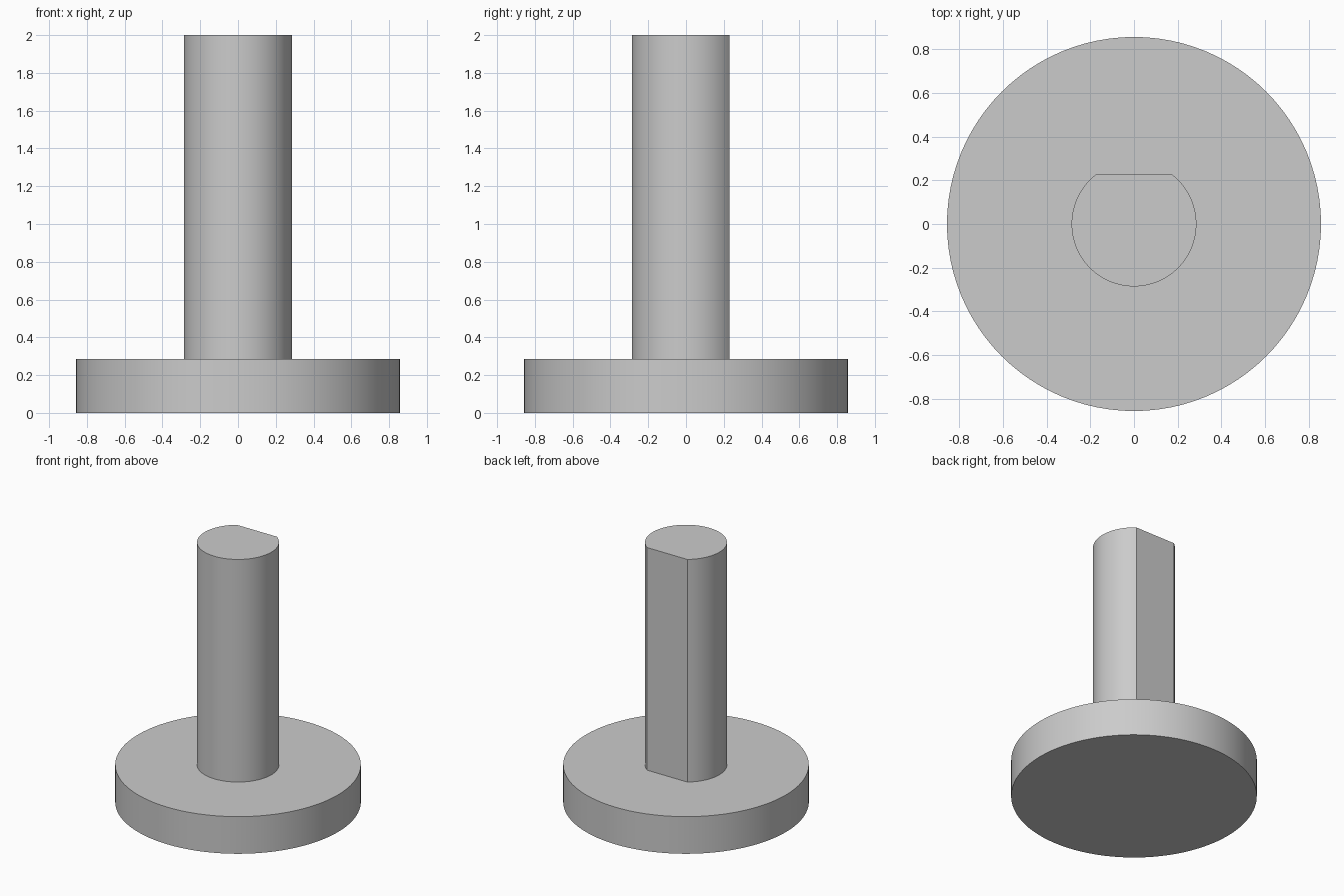
import bpy
import bmesh
from math import asin, cos, pi, radians, sin

BASE_RADIUS, BASE_HEIGHT = 0.857, 0.286
SHAFT_RADIUS, FLAT_Y, TOP = 0.286, 0.229, 2.0

default_cube = bpy.data.objects.get("Cube")
if default_cube:
    bpy.data.objects.remove(default_cube, do_unlink=True)

# Single plain grey
grey = bpy.data.materials.new("plain_grey")
grey.use_nodes = True
colour = (0.6, 0.6, 0.6, 1.0)
grey.diffuse_color = colour
grey.node_tree.nodes["Principled BSDF"].inputs["Base Color"].default_value = colour


def arc(radius, start, end, steps):
    angles = [start + (end - start) * i / steps for i in range(steps + 1)]
    return [(radius * cos(a), radius * sin(a)) for a in angles]


def extruded(name, outline, bottom, top):
    """Closed prism from a flat outline, smooth except at its sharp edges."""
    bm = bmesh.new()
    face = bm.faces.new([bm.verts.new((x, y, bottom)) for x, y in outline])
    result = bmesh.ops.extrude_face_region(bm, geom=[face], use_keep_orig=True)
    raised = [v for v in result["geom"] if isinstance(v, bmesh.types.BMVert)]
    bmesh.ops.translate(bm, verts=raised, vec=(0, 0, top - bottom))
    bmesh.ops.recalc_face_normals(bm, faces=bm.faces)
    mesh = bpy.data.meshes.new(name)
    bm.to_mesh(mesh)
    bm.free()
    mesh.materials.append(grey)
    obj = bpy.data.objects.new(name, mesh)
    bpy.context.collection.objects.link(obj)
    bpy.ops.object.select_all(action="DESELECT")
    obj.select_set(True)
    bpy.context.view_layer.objects.active = obj
    bpy.ops.object.shade_smooth_by_angle(angle=radians(30))
    return obj


# Round base disc
extruded("base_disc", arc(BASE_RADIUS, 0, 2 * pi, 96)[:-1], 0, BASE_HEIGHT)

# D-shaped shaft with its flat facing the back, seated slightly into the disc
flat_angle = asin(FLAT_Y / SHAFT_RADIUS)
outline = arc(SHAFT_RADIUS, pi - flat_angle, 2 * pi + flat_angle, 72)
extruded("shaft", outline, BASE_HEIGHT - 0.05, TOP)
